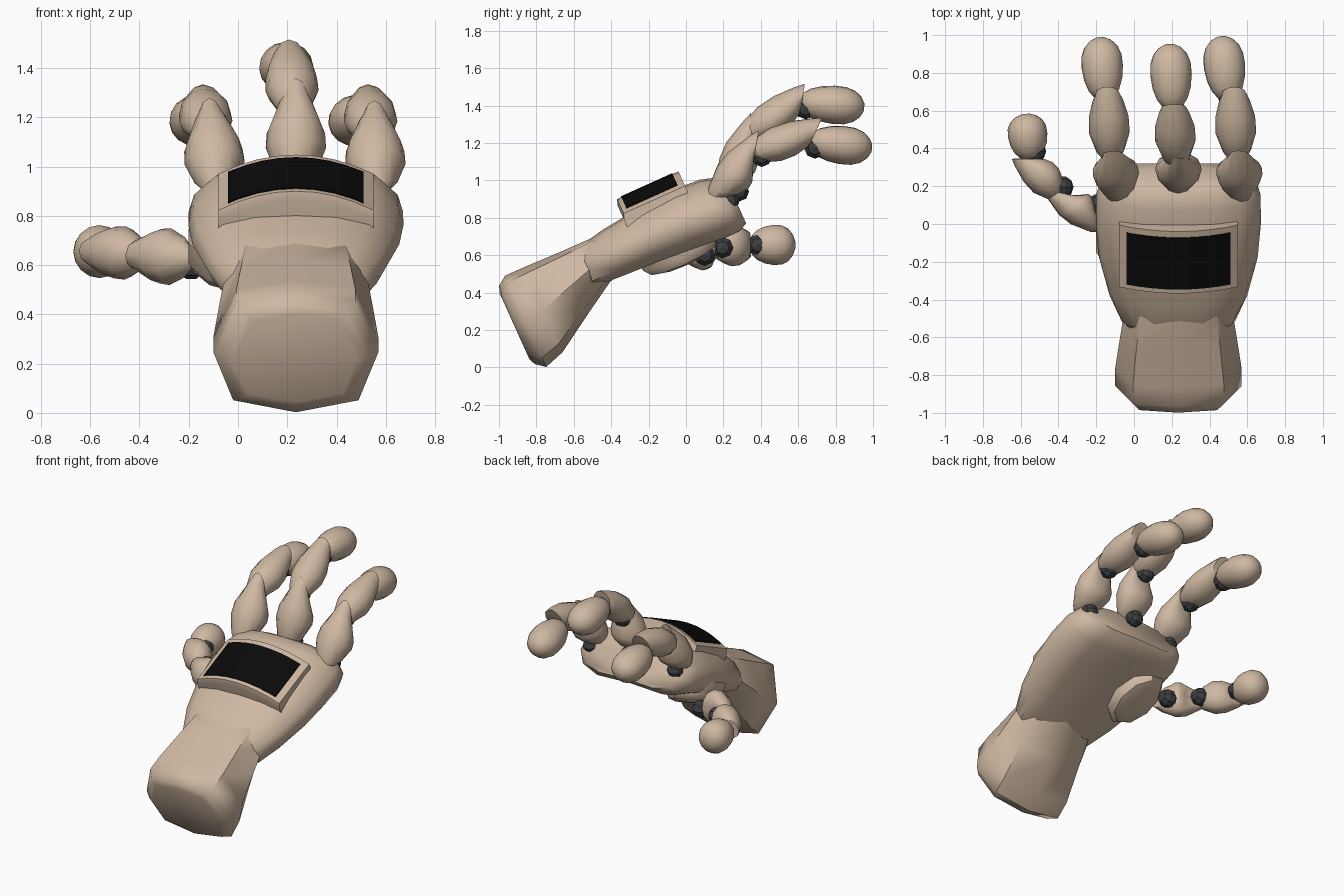
import bpy, bmesh, math
from mathutils import Vector, Matrix

if "Cube" in bpy.data.objects:
    bpy.data.objects.remove(bpy.data.objects["Cube"])

TILT = math.radians(24.3)
CX = 0.235          # centre line of palm and forearm


def material(name, rgb):
    m = bpy.data.materials.new(name)
    m.diffuse_color = (*rgb, 1)
    m.use_nodes = True
    m.node_tree.nodes["Principled BSDF"].inputs["Base Color"].default_value = m.diffuse_color
    return m


TAN = material("tan_shell", (0.62, 0.48, 0.36))
DARK = material("dark_joint", (0.045, 0.05, 0.055))
BLACK = material("black_screen", (0.003, 0.003, 0.003))


def hand(x, u, w):
    """Tilted hand frame: x across, u towards the fingers, w out of the back of the hand."""
    c, s = math.cos(TILT), math.sin(TILT)
    return Vector((CX + x, c * u - s * w, s * u + c * w))


def loft(name, rings, mat, angle=40):
    """Skin closed rings of points and cap both ends."""
    bm = bmesh.new()
    vs = [[bm.verts.new(p) for p in r] for r in rings]
    n = len(vs[0])
    for a, b in zip(vs, vs[1:]):
        for i in range(n):
            bm.faces.new((a[i], a[(i + 1) % n], b[(i + 1) % n], b[i]))
    bm.faces.new(vs[0][::-1])
    bm.faces.new(vs[-1])
    bmesh.ops.recalc_face_normals(bm, faces=bm.faces)
    me = bpy.data.meshes.new(name)
    bm.to_mesh(me)
    bm.free()
    me.shade_smooth()
    me.set_sharp_from_angle(angle=math.radians(angle))
    me.materials.append(mat)
    ob = bpy.data.objects.new(name, me)
    bpy.context.collection.objects.link(ob)
    return ob


def section(half, u, hw, lo, hi, slant=0.0):
    """Symmetric section; half lists (x factor, height factor) from top centre to bottom centre."""
    full = half + [(-x, h) for x, h in half[-2:0:-1]]
    return [hand(x * hw, u + slant * (h - 0.5), lo + h * (hi - lo)) for x, h in full]


def frame(a, b, up):
    d = (b - a).normalized()
    s = d.cross(up).normalized()
    return d, s, s.cross(d)


def segment(name, a, b, up, width, thick, prof):
    """Armoured finger segment; prof = (position, size, slant) with the slant forming the hood."""
    a, b = Vector(a), Vector(b)
    d, s, n = frame(a, b, Vector(up))
    rings = []
    for t, k, slant in prof:
        c = a.lerp(b, t)
        ring = []
        for i in range(12):
            ang = math.tau * i / 12
            x, h = math.cos(ang), math.sin(ang)
            h *= 1.1 if h > 0 else 0.85
            ring.append(c + s * (x * k * width / 2) + n * (h * k * thick / 2) + d * (slant * h))
        rings.append(ring)
    return loft(name, rings, TAN, 50)


def fingertip(name, a, b, up, width, thick):
    """Smooth egg, blunter at the far end."""
    a, b = Vector(a), Vector(b)
    d, s, n = frame(a, b, Vector(up))
    prof = [(0, .3), (.04, .5), (.15, .74), (.32, .92), (.52, 1), (.7, .97),
            (.84, .81), (.94, .53), (.99, .22)]
    rings = [[a.lerp(b, t) + s * (math.cos(q) * k * width / 2) + n * (math.sin(q) * k * thick / 2)
              for q in (math.tau * i / 16 for i in range(16))] for t, k in prof]
    loft(name, rings, TAN, 60)


def joint(name, p, r):
    bm = bmesh.new()
    bmesh.ops.create_uvsphere(bm, u_segments=8, v_segments=5, radius=r,
                              matrix=Matrix.Translation(p) @ Matrix.Rotation(math.pi / 2, 4, 'Y'))
    me = bpy.data.meshes.new(name)
    bm.to_mesh(me)
    bm.free()
    me.materials.append(DARK)
    bpy.context.collection.objects.link(bpy.data.objects.new(name, me))


# Forearm: octagonal sleeve flaring to the cut end
OCT = [(0, 1), (.72, .93), (1, .5), (.76, .1), (0, 0)]
loft("forearm", [section(OCT, *r) for r in (
    (-.745, .25, .385, .775), (-.73, .285, .35, .81), (-.68, .335, .31, .845), (-.57, .335, .345, .845),
    (-.37, .31, .47, .84), (-.18, .285, .585, .838), (-.06, .24, .62, .83))], TAN, 50)

# Palm: wide rounded slab with domed back
PALM = [(0, 1), (.42, .97), (.75, .86), (.95, .62), (1, .4), (.9, .14), (.6, 0), (0, .03)]
loft("palm", [section(PALM, *r) for r in (
    (-.27, .27, .63, .81), (-.25, .30, .595, .83, .05), (-.1, .365, .585, .855), (.12, .42, .575, .88),
    (.32, .437, .56, .895), (.48, .435, .545, .885), (.56, .41, .545, .86), (.61, .35, .57, .80))], TAN, 45)

# Thumb pad on the underside
pad = []
for w, k in ((.66, 1.0), (.57, 1.0), (.53, .85), (.515, .6)):
    pad.append([hand(-.28 + .165 * k * math.cos(q), .22 + .22 * k * math.sin(q), w - .03 * math.cos(q) * k)
                for q in (math.tau * i / 9 for i in range(9))])
loft("thumb_pad", pad, TAN, 40)


# Arched display on the back of the hand
def arch(x, top, drop):
    return top - drop * (x / .315) ** 2


def arched_plate(name, hw, u0, u1, top, bottom, mat, bevel=0.0):
    xs = [hw * i / 4 for i in range(-4, 5)]
    rings = []
    for u, w_drop in ((u0 - bevel, .03 if bevel else 0), (u0, 0), (u1, 0)):
        rings.append([hand(x, u, arch(x, top, .085) - w_drop) for x in xs] +
                     [hand(x, u, arch(x, bottom, .065)) for x in reversed(xs)])
    return loft(name, rings if bevel else rings[1:], mat, 25)


arched_plate("display_frame", .315, .035, .395, .972, .83, TAN, .012)
arched_plate("display_screen", .275, .06, .36, .977, .95, BLACK)

# Finger segment profiles
KNUCKLE = [(-.02, .45, -.05), (.1, .72, -.04), (.4, 1.0, 0), (.6, .97, .03), (.88, .62, .07), (1, .42, .09)]
MIDDLE = [(-.04, .4, -.02), (.06, .7, -.01), (.35, 1.0, 0), (.62, .98, .015), (.88, .76, .04), (1, .6, .055)]

# Three fingers: base joint, first joint, second joint, tip start and end
BACK = (0, -.6, .8)
fingers = {
    "left": [(-.085, .19, .91), (-.11, .37, 1.17), (-.125, .37, 1.145), (-.14, .69, 1.255),
             (-.155, .66, 1.21), (-.18, .99, 1.17)],
    "centre": [(.235, .24, .96), (.235, .355, 1.25), (.225, .345, 1.24), (.21, .62, 1.43),
               (.205, .61, 1.42), (.188, .955, 1.39)],
    "right": [(.56, .19, .91), (.555, .37, 1.16), (.545, .37, 1.14), (.53, .69, 1.255),
              (.50, .66, 1.21), (.46, .995, 1.17)],
}
for name, (a, b, c, d, e, f) in fingers.items():
    segment(name + "_finger_base", a, b, BACK, .245, .21, KNUCKLE)
    segment(name + "_finger_middle", c, d, BACK, .215, .19, MIDDLE)
    fingertip(name + "_finger_tip", e, f, BACK, .22, .205)
    joint(name + "_knuckle_joint", Vector(a) + Vector((0, .045, -.02)), .055)
    joint(name + "_first_joint", Vector(c) + Vector((0, .035, -.015)), .056)
    joint(name + "_second_joint", Vector(e) + Vector((0, .03, -.035)), .062)

# Thumb
TBACK = (-.6, -.8, 0)
segment("thumb_base", (-.20, .03, .63), (-.385, .165, .64), TBACK, .23, .19, KNUCKLE)
segment("thumb_middle", (-.40, .18, .645), (-.56, .345, .655), TBACK, .215, .19, MIDDLE)
fingertip("thumb_tip", (-.55, .345, .655), (-.575, .585, .655), TBACK, .215, .21)
joint("thumb_base_joint", (-.19, .1, .6), .06)
joint("thumb_first_joint", (-.38, .195, .64), .06)
joint("thumb_second_joint", (-.525, .385, .655), .06)
